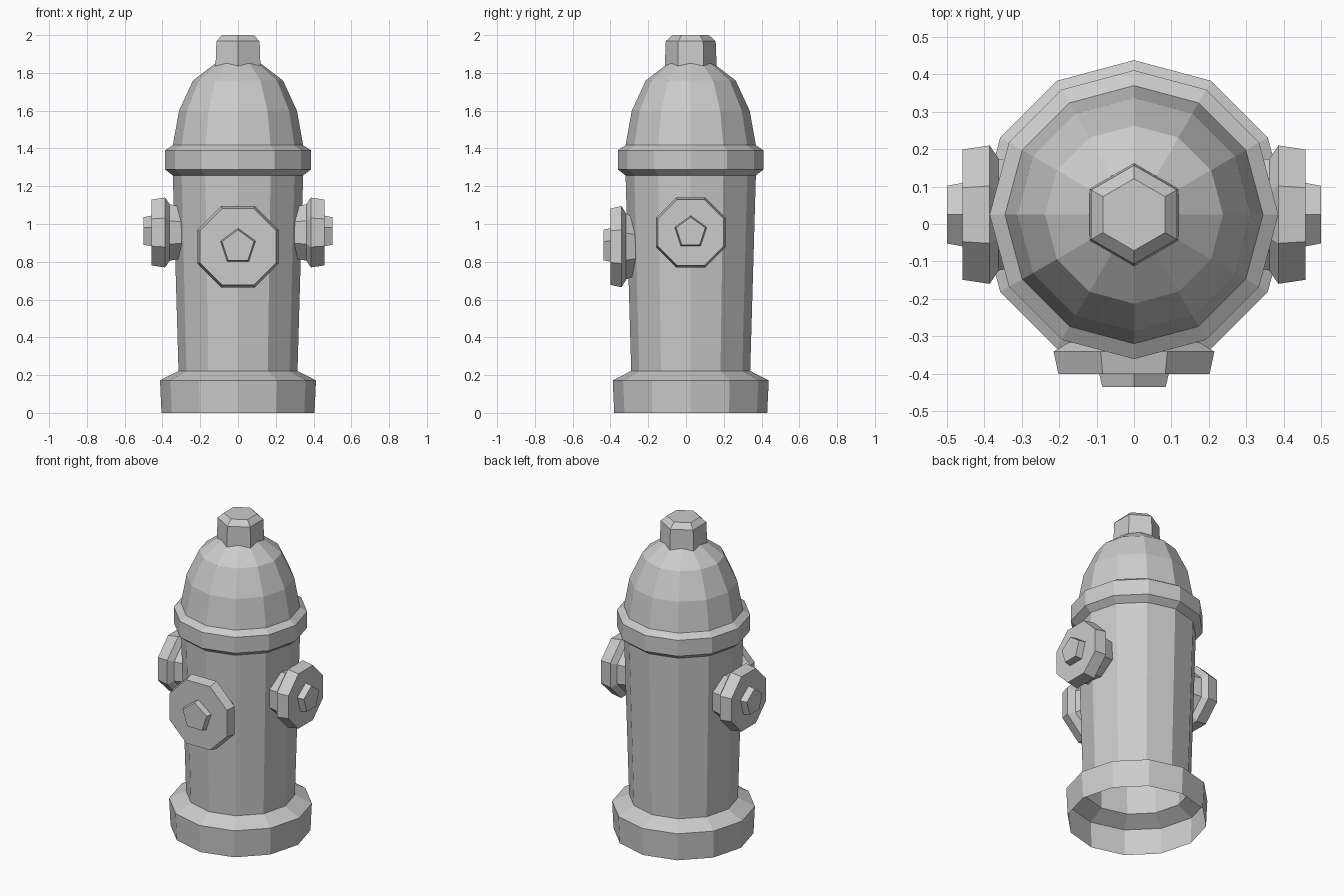
import bpy
import bmesh
from math import pi, cos, sin
from mathutils import Vector

if "Cube" in bpy.data.objects:
    bpy.data.objects.remove(bpy.data.objects["Cube"])

CY = 0.025  # y of the main vertical axis


def lathe(name, sides, profile, origin, axis, up, phase=0.0, cap_start=False, cap_end=False):
    """Faceted solid: profile of (corner radius, distance along axis); phase is measured from 'up'."""
    w = Vector(axis).normalized()
    u = Vector(up)
    v = w.cross(u)
    o = Vector(origin)
    bm = bmesh.new()
    rings = []
    for r, d in profile:
        angles = [phase + 2 * pi * k / sides for k in range(sides)]
        rings.append([bm.verts.new(o + w * d + (u * cos(a) + v * sin(a)) * r) for a in angles])
    for a, b in zip(rings, rings[1:]):
        for k in range(sides):
            n = (k + 1) % sides
            bm.faces.new((a[k], a[n], b[n], b[k]))
    if cap_start:
        bm.faces.new(rings[0][::-1])
    if cap_end:
        bm.faces.new(rings[-1])
    mesh = bpy.data.meshes.new(name)
    bm.to_mesh(mesh)
    bm.free()
    obj = bpy.data.objects.new(name, mesh)
    bpy.context.collection.objects.link(obj)
    return obj


def upright(name, sides, profile, **caps):
    return lathe(name, sides, profile, (0, CY, 0), (0, 0, 1), (0, 1, 0), **caps)


def outlet(name, axis, z, neck, cap, nut):
    """Octagonal neck and cap with a pentagonal nut, pointing along axis."""
    flat = 1 / cos(pi / 8)  # flat-to-centre distance -> corner radius
    o, up = (0, CY, z), (0, 0, 1)
    lathe(name + "_neck", 8, [(r * flat, d) for r, d in neck], o, axis, up, pi / 8)
    lathe(name + "_cap", 8, [(r * flat, d) for r, d in cap], o, axis, up, pi / 8,
          cap_start=True, cap_end=True)
    lathe(name + "_nut", 5, nut, o, axis, up, cap_end=True)


# Main shell, open underneath
upright("base", 12, [(0.405, 0), (0.413, 0.172), (0.315, 0.222)])
upright("barrel", 12, [(0.315, 0.222), (0.345, 1.257)])
upright("flange", 12, [(0.345, 1.257), (0.386, 1.289), (0.386, 1.39), (0.345, 1.417)])
upright("bonnet", 12, [(0.345, 1.417), (0.312, 1.6), (0.238, 1.76), (0.12, 1.85)], cap_end=True)

# Hexagonal nut on top
upright("top_nut", 6, [(0.138, 1.82), (0.132, 1.968), (0.096, 2.0)], cap_end=True)

# Side outlets
for side, sx in (("right", 1), ("left", -1)):
    outlet(side + "_outlet", (sx, 0, 0), 0.955,
           neck=[(0.135, 0.29), (0.15, 0.365)],
           cap=[(0.15, 0.362), (0.185, 0.386), (0.174, 0.459)],
           nut=[(0.09, 0.455), (0.081, 0.5)])

# Larger front outlet
outlet("front_outlet", (0, -1, 0), 0.88,
       neck=[(0.15, 0.285), (0.175, 0.345)],
       cap=[(0.175, 0.342), (0.215, 0.366), (0.202, 0.426)],
       nut=[(0.099, 0.42), (0.089, 0.461)])
